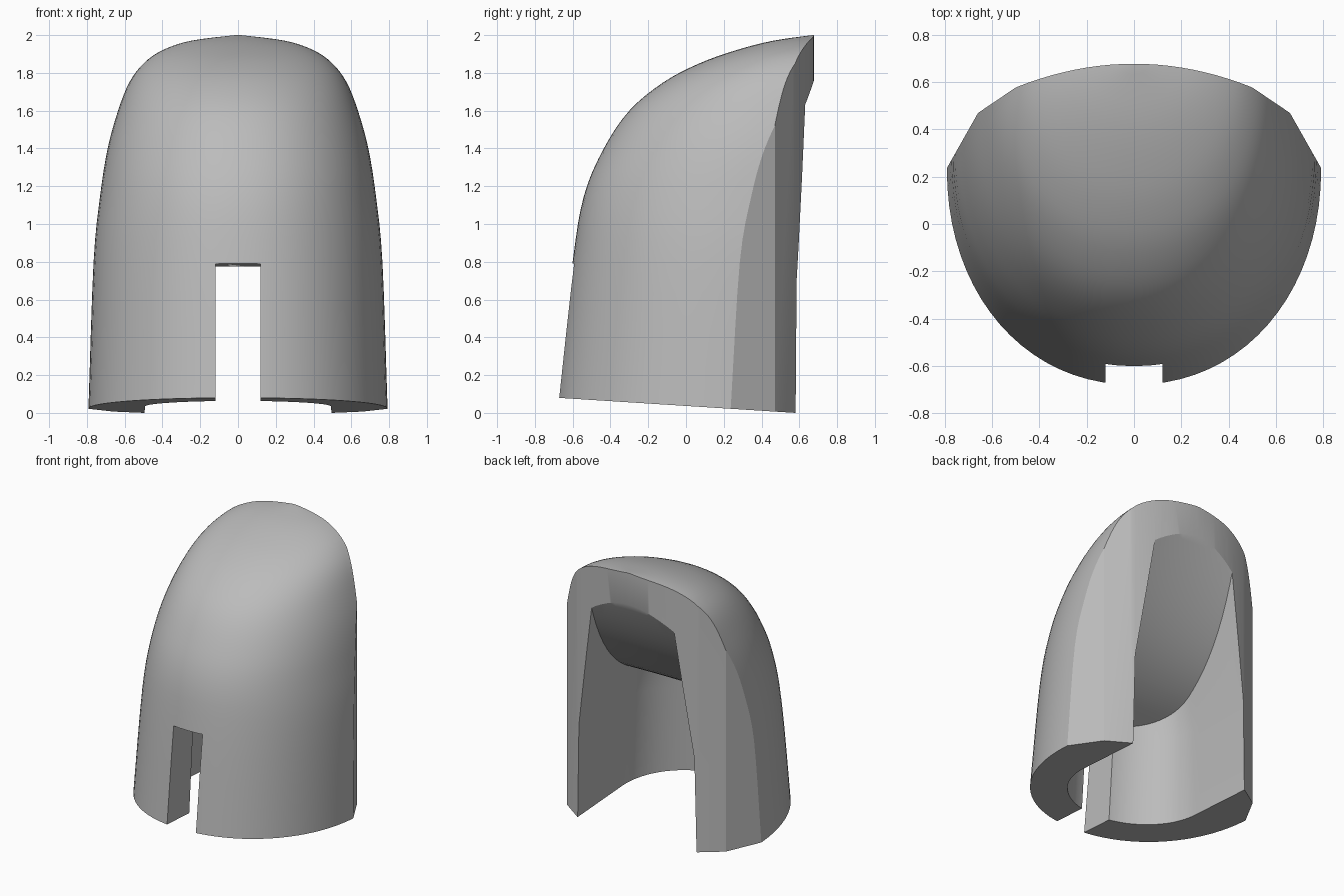
import bpy, bmesh, math

if "Cube" in bpy.data.objects:
    bpy.data.objects.remove(bpy.data.objects["Cube"], do_unlink=True)


def loft(name, rings):
    """Closed solid skinned through rings of equal length."""
    bm = bmesh.new()
    loops = [[bm.verts.new(p) for p in ring] for ring in rings]
    n = len(loops[0])
    for a, b in zip(loops, loops[1:]):
        for i in range(n):
            j = (i + 1) % n
            bm.faces.new((a[i], a[j], b[j], b[i]))
    bm.faces.new(loops[0])
    if len({tuple(v.co) for v in loops[-1]}) == n:
        bm.faces.new(loops[-1])
    bmesh.ops.remove_doubles(bm, verts=bm.verts, dist=1e-4)
    bmesh.ops.dissolve_degenerate(bm, dist=1e-5, edges=bm.edges)
    bmesh.ops.recalc_face_normals(bm, faces=bm.faces)
    mesh = bpy.data.meshes.new(name)
    bm.to_mesh(mesh)
    bm.free()
    obj = bpy.data.objects.new(name, mesh)
    bpy.context.collection.objects.link(obj)
    return obj


def smooth_path(points, steps):
    """Catmull-Rom curve through points."""
    pts = [points[0]] + points + [points[-1]]
    out = []
    for a, b, c, d in zip(pts, pts[1:], pts[2:], pts[3:]):
        for k in range(steps):
            t = k / steps
            out.append([0.5 * (2 * q + (r - p) * t + (2 * p - 5 * q + 4 * r - s) * t ** 2
                               + (3 * q - p - 3 * r + s) * t ** 3)
                        for p, q, r, s in zip(a, b, c, d)])
    return out + [list(points[-1])]


# Slanted underside
def base_z(y):
    return (0.58 - y) * 0.0635


# Outer hood: height, front edge, half width, rim position
levels = [(-0.2, -0.71, 0.8, 0.23), (0.08, -0.68, 0.79, 0.24), (0.8, -0.6, 0.765, 0.3),
          (1.15, -0.54, 0.73, 0.35), (1.4, -0.435, 0.69, 0.41), (1.6, -0.3, 0.635, 0.475),
          (1.75, -0.12, 0.575, 0.53), (1.85, 0.07, 0.5, 0.575), (1.92, 0.265, 0.4, 0.61),
          (1.97, 0.46, 0.25, 0.65), (2.0, 0.67, 0.015, 0.678)]
rings = []
for z, front, half, rim in smooth_path(levels, 4):
    ring = [(-half, 0.9, z)]
    for i in range(41):
        a = math.pi * i / 40
        c, s = math.cos(a), max(math.sin(a), 0)
        x = -half * math.copysign(abs(c) ** 0.95, c)
        ring.append((x, rim - (rim - front) * s ** 0.95, z))
    rings.append(ring + [(half, 0.9, z)])
shell = loft("hood_shell", rings)

# Faceted, gently bowed rear trim
right = [(0.92, -1), (0.92, 0.01), (0.79, 0.24), (0.66, 0.47)]
arc = [(0.5 - i / 20, 0.678 - 0.4 * (0.5 - i / 20) ** 2) for i in range(21)]
outline = right + arc + [(-x, y) for x, y in reversed(right)]
trim = loft("trim_cutter", [[(x, y, base_z(y)) for x, y in outline],
                            [(x, y, 2.3) for x, y in outline]])

# Cavity with tapered walls and a rising roof
rows = []
for i in range(17):
    a = math.pi / 2 * i / 16
    rows.append((0.05 - 0.5 * math.cos(a), 0.5 * math.sin(a)))
rows += [(0.05 + 0.85 * i / 14, 0.5) for i in range(1, 15)]


def cavity_ring(place):
    left = [place(-w, y) for y, w in reversed(rows)]
    return left + [place(w, y) for y, w in rows[1:]]


def roof(across):
    def place(x, y):
        y = 0.05 + (y - 0.05) * 0.84 if y < 0.05 else y
        z = 0.92 + 0.5 * y + 0.55 * y ** 2 + 0.7 * y ** 3
        taper = 0.96 - 0.28 * (z - 0.7) / 0.95
        crown = 0.04 * max(0, y + 0.1) * (1 - across ** 2)
        return (x * taper * across, y, z + crown)
    return place


def wall(z, width, depth):
    return lambda x, y: (x * width, 0.05 + (y - 0.05) * depth if y < 0.05 else y, z)


cavity = loft("cavity_cutter", [cavity_ring(wall(-0.3, 1, 1)),
                                cavity_ring(wall(0.7, 0.96, 0.85))]
              + [cavity_ring(roof(k / 8)) for k in range(8, -1, -1)])

# Front slot
corners = [(-0.12, -0.9), (0.12, -0.9), (0.12, -0.3), (-0.12, -0.3)]
slot = loft("slot_cutter", [[(x, y, -0.3) for x, y in corners],
                            [(x, y, 0.715 + base_z(y)) for x, y in corners]])

# Carve the shell and discard the cutters
for cutter, mode in ((trim, "INTERSECT"), (cavity, "DIFFERENCE"), (slot, "DIFFERENCE")):
    cutter.hide_render = True
    mod = shell.modifiers.new(cutter.name, "BOOLEAN")
    mod.operation, mod.object, mod.solver = mode, cutter, "EXACT"
graph = bpy.context.evaluated_depsgraph_get()
carved = bpy.data.meshes.new_from_object(shell.evaluated_get(graph))
shell.modifiers.clear()
shell.data = carved
for cutter in (trim, cavity, slot):
    bpy.data.objects.remove(cutter, do_unlink=True)

# Plain grey finish
grey = bpy.data.materials.new("plain_grey")
grey.use_nodes = True
colour = (0.5, 0.5, 0.5, 1)
grey.diffuse_color = colour
grey.node_tree.nodes["Principled BSDF"].inputs["Base Color"].default_value = colour
shell.data.materials.clear()
shell.data.materials.append(grey)
for poly in shell.data.polygons:
    poly.material_index = 0

bpy.ops.object.select_all(action="DESELECT")
shell.select_set(True)
bpy.context.view_layer.objects.active = shell
bpy.ops.object.shade_smooth_by_angle(angle=math.radians(25))
